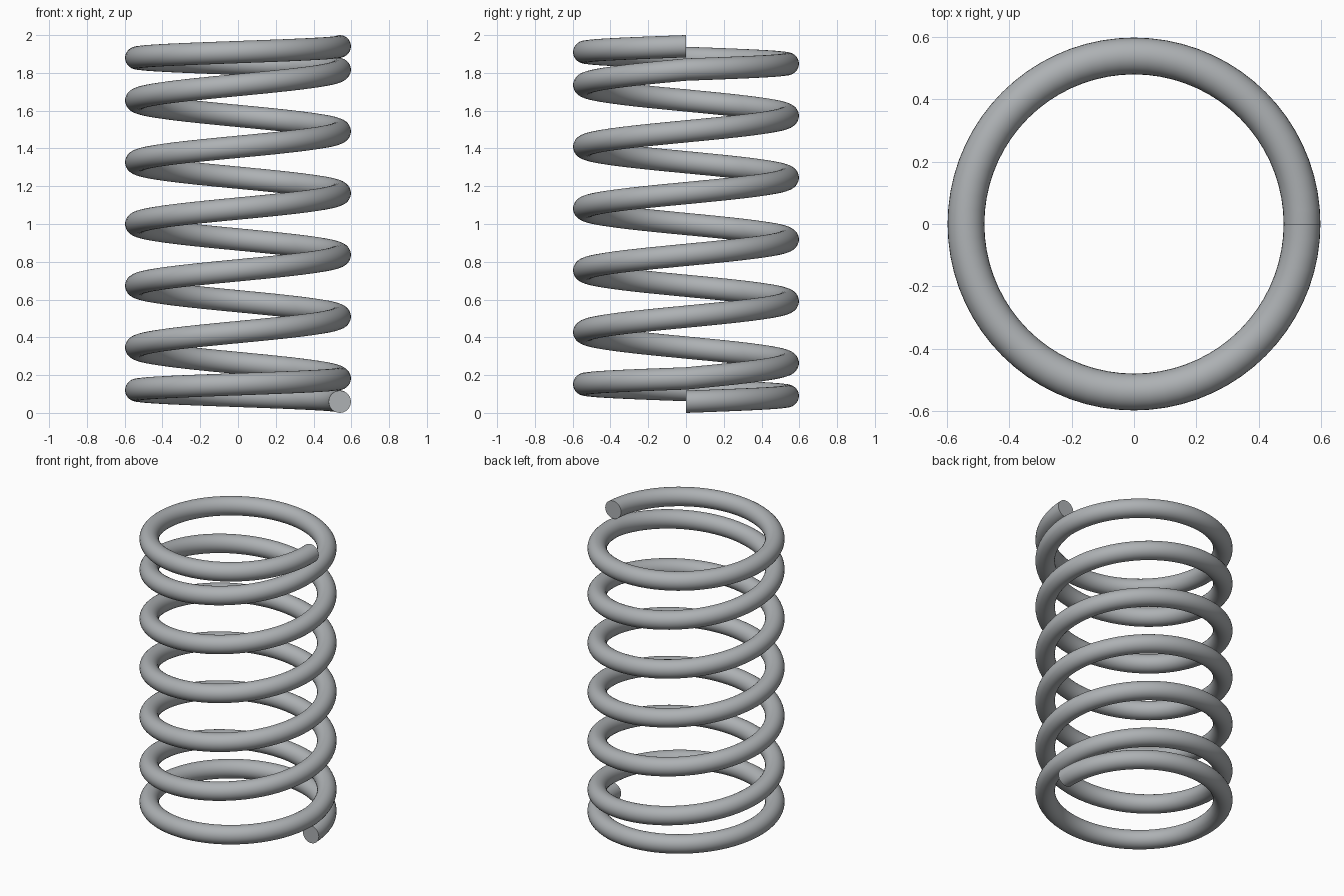
import bpy, bmesh, math

if "Cube" in bpy.data.objects:
    bpy.data.objects.remove(bpy.data.objects["Cube"])

COIL_R, WIRE_R = 0.539, 0.059          # coil centre-line radius, wire radius
SEGS, SIDES = 72, 28                   # rings per turn, sides of the wire
END_RISE, MID_RISE = 0.1235, 0.327     # rise of closed end turns / open turns
RISES = [END_RISE] + [MID_RISE] * 5 + [END_RISE]

steel = bpy.data.materials.new("steel grey")
steel.diffuse_color = (0.42, 0.44, 0.455, 1)
steel.use_nodes = True
steel.node_tree.nodes["Principled BSDF"].inputs["Base Color"].default_value = steel.diffuse_color

# Height of the wire centre at every ring, turn by turn
heights = [WIRE_R]
for rise in RISES:
    heights += [heights[-1] + rise * (j + 1) / SEGS for j in range(SEGS)]

# Sweep the round wire section along the helix, upright in each radial plane
bm = bmesh.new()
rings = []
for i, z in enumerate(heights):
    a = 2 * math.pi * i / SEGS
    ring = []
    for k in range(SIDES):
        t = 2 * math.pi * k / SIDES
        r = COIL_R + WIRE_R * math.cos(t)
        ring.append(bm.verts.new((r * math.cos(a), r * math.sin(a),
                                  z + WIRE_R * math.sin(t))))
    rings.append(ring)
for lo, hi in zip(rings, rings[1:]):
    for k in range(SIDES):
        n = (k + 1) % SIDES
        bm.faces.new((lo[k], lo[n], hi[n], hi[k]))

# Flat cut ends
bm.faces.new(rings[0])
bm.faces.new(rings[-1])
bmesh.ops.recalc_face_normals(bm, faces=bm.faces[:])

mesh = bpy.data.meshes.new("coil_spring")
bm.to_mesh(mesh)
bm.free()
mesh.materials.append(steel)
spring = bpy.data.objects.new("coil_spring", mesh)
bpy.context.collection.objects.link(spring)

# Smooth wire, sharp rims at the cut ends
bpy.context.view_layer.objects.active = spring
spring.select_set(True)
bpy.ops.object.shade_smooth_by_angle(angle=math.radians(40))
